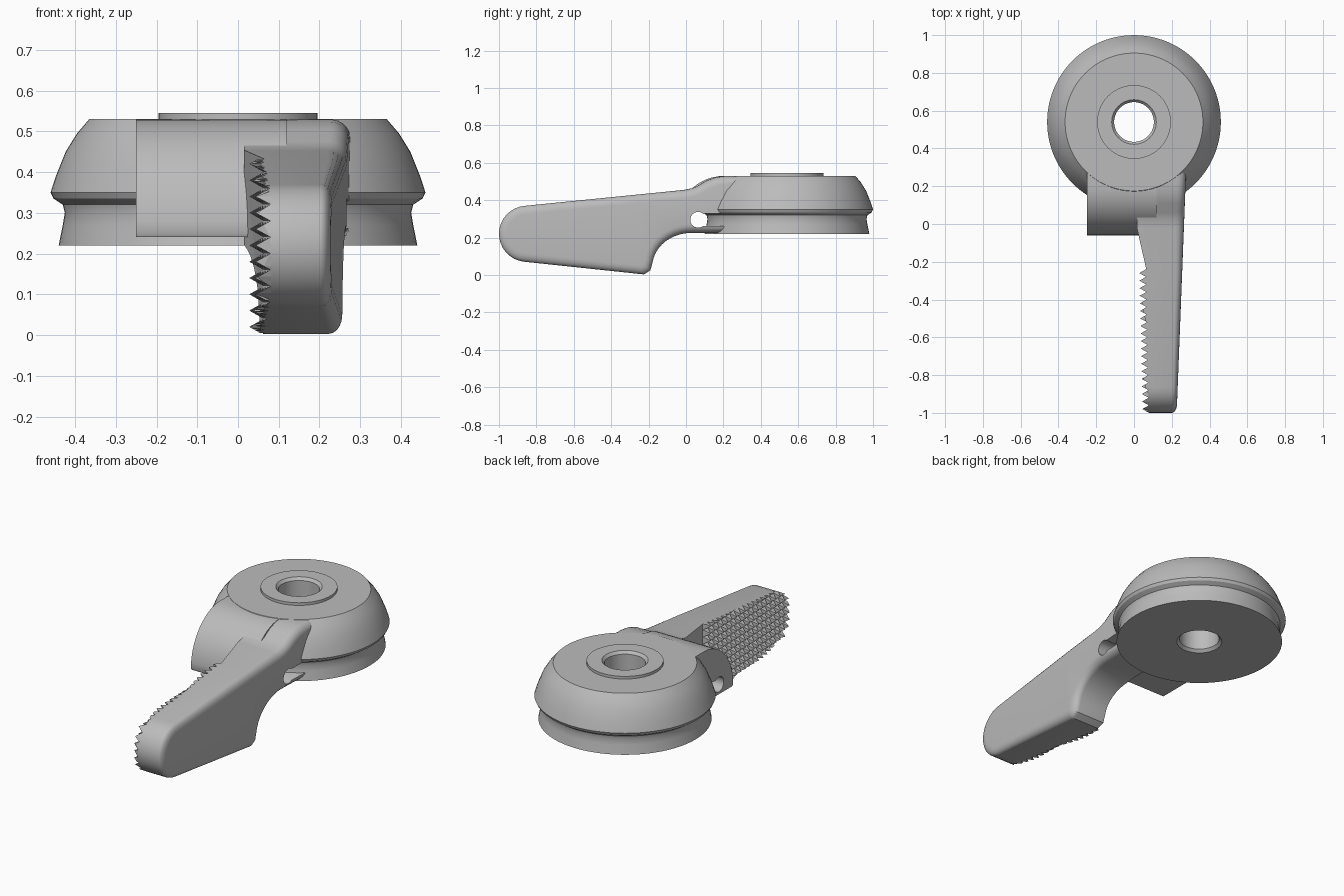
import bpy, bmesh, math
from mathutils import Vector

cube = bpy.data.objects.get("Cube")
if cube:
    bpy.data.objects.remove(cube, do_unlink=True)

grey = bpy.data.materials.new("plain_grey")
grey.use_nodes = True
grey.diffuse_color = (0.5, 0.5, 0.5, 1)
grey.node_tree.nodes["Principled BSDF"].inputs["Base Color"].default_value = (0.5, 0.5, 0.5, 1)


def finish(bm, name):
    bmesh.ops.recalc_face_normals(bm, faces=bm.faces)
    mesh = bpy.data.meshes.new(name)
    bm.to_mesh(mesh)
    bm.free()
    mesh.materials.append(grey)
    obj = bpy.data.objects.new(name, mesh)
    bpy.context.collection.objects.link(obj)
    return obj


def activate(obj):
    bpy.ops.object.select_all(action='DESELECT')
    obj.select_set(True)
    bpy.context.view_layer.objects.active = obj


def smooth(obj, angle=35):
    activate(obj)
    bpy.ops.object.shade_smooth_by_angle(angle=math.radians(angle))


def arc(cy, cz, ry, rz, start, end, steps):
    angles = [math.radians(start + (end - start) * i / steps) for i in range(steps + 1)]
    return [(cy + ry * math.cos(a), cz + rz * math.sin(a)) for a in angles]


def extrude(points, x0, x1):
    """Solid from a (y, z) outline, running along x."""
    bm = bmesh.new()
    face = bm.faces.new([bm.verts.new((x0, y, z)) for y, z in points])
    out = bmesh.ops.extrude_face_region(bm, geom=[face])
    moved = [g for g in out["geom"] if isinstance(g, bmesh.types.BMVert)]
    bmesh.ops.translate(bm, verts=moved, vec=(x1 - x0, 0, 0))
    bmesh.ops.recalc_face_normals(bm, faces=bm.faces)
    return bm


# Round hub with groove, raised boss and centre bore
HUB_Y = 0.54
hub_profile = [(0.12, 0.22), (0.44, 0.22), (0.437, 0.235), (0.43, 0.27), (0.425, 0.3),
               (0.43, 0.32), (0.453, 0.335), (0.46, 0.35), (0.447, 0.39), (0.423, 0.45),
               (0.395, 0.495), (0.365, 0.53), (0.195, 0.53), (0.195, 0.545),
               (0.118, 0.545), (0.105, 0.53), (0.105, 0.235)]
bm = bmesh.new()
ring = [bm.verts.new((r, HUB_Y, z)) for r, z in hub_profile]
edges = [bm.edges.new((a, b)) for a, b in zip(ring, ring[1:] + ring[:1])]
bmesh.ops.spin(bm, geom=ring + edges, cent=(0, HUB_Y, 0), axis=(0, 0, 1),
               angle=math.tau, steps=72, use_duplicate=False)
bmesh.ops.remove_doubles(bm, verts=bm.verts, dist=0.0005)
smooth(finish(bm, "hub"), 25)

# Lever outline: top, round tip, underside, arched throat
lever_outline = ([(0.33, 0.529), (0.21, 0.529), (0.16, 0.523), (0.11, 0.505), (0.06, 0.475),
                  (0.03, 0.463), (-0.01, 0.455)]
                 + arc(-0.85, 0.22, 0.15, 0.15, 95, 263, 16)
                 + [(-0.225, 0.003), (-0.19, 0.025)]
                 + arc(0.03, 0.045, 0.21, 0.18, 172, 90, 10)
                 + [(0.33, 0.225)])
WIDTH = 0.26
KNURL_Y = -0.24


def left_x(y):
    if y > -0.02:
        return 0.015
    if y > KNURL_Y:
        return 0.015 + (-0.02 - y) / 0.22 * 0.05
    return 0.065 + (KNURL_Y - y) * 0.022


def right_x(y):
    return 0.265 + y * 0.039


# Lever with rounded outer rim and tapering width
bm = extrude(lever_outline, 0, WIDTH)
rim = [e for e in bm.edges if all(v.co.x > WIDTH - 0.001 for v in e.verts)]
bmesh.ops.bevel(bm, geom=rim, offset=0.045, offset_type='OFFSET', segments=5,
                profile=0.5, affect='EDGES', clamp_overlap=False)
for y in (-0.02, KNURL_Y):
    bmesh.ops.bisect_plane(bm, geom=bm.verts[:] + bm.edges[:] + bm.faces[:],
                           plane_co=(0, y, 0), plane_no=(0, 1, 0))
for v in bm.verts:
    t = v.co.x / WIDTH
    v.co.x = left_x(v.co.y) * (1 - t) + right_x(v.co.y) * t
lever = finish(bm, "lever")

# Curved neck beside the lever, ending in a hook
neck_outline = ([(0.33, 0.24), (0.33, 0.529)]
                + arc(0.2, 0.25, 0.26, 0.279, 90, 180, 14) + [(-0.055, 0.24)])
neck = finish(extrude(neck_outline, -0.25, 0.12), "neck")

# Cable channel, opening into the hub groove
keyhole = arc(0.065, 0.295, 0.042, 0.042, 50, 310, 20) + [(0.4, 0.263), (0.4, 0.336)]
cutter = finish(extrude(keyhole, -0.5, 0.5), "channel_cutter")
cutter.hide_render = True
for obj in (lever, neck):
    mod = obj.modifiers.new("channel", 'BOOLEAN')
    mod.operation = 'DIFFERENCE'
    mod.solver = 'EXACT'
    mod.object = cutter
    activate(obj)
    bpy.ops.object.modifier_apply(modifier=mod.name)
    smooth(obj)
bpy.data.objects.remove(cutter, do_unlink=True)

# Knurled grip: pyramids trimmed to the lever outline
PITCH, HEIGHT = 0.04, 0.036
bm = bmesh.new()


def grip_point(y, z, lift):
    return bm.verts.new((left_x(min(y, KNURL_Y)) - 0.002 - lift, y, z))


for i in range(20):
    for j in range(12):
        y, z = KNURL_Y - i * PITCH, j * PITCH
        base = [grip_point(y - a * PITCH, z + b * PITCH, 0)
                for a, b in ((0, 0), (1, 0), (1, 1), (0, 1))]
        tip = grip_point(y - PITCH / 2, z + PITCH / 2, HEIGHT)
        for a, b in zip(base, base[1:] + base[:1]):
            bm.faces.new((a, b, tip))
bmesh.ops.remove_doubles(bm, verts=bm.verts, dist=0.0005)
for a, b in zip(lever_outline, lever_outline[1:]):
    if min(a[0], b[0]) < KNURL_Y:
        normal = Vector((0, b[1] - a[1], a[0] - b[0]))
        bmesh.ops.bisect_plane(bm, geom=bm.verts[:] + bm.edges[:] + bm.faces[:],
                               plane_co=(0, a[0], a[1]), plane_no=normal.normalized(),
                               clear_outer=True)
# Close the trimmed border back into the lever
border = [e for e in bm.edges if e.is_boundary]
out = bmesh.ops.extrude_edge_only(bm, edges=border)
for v in out["geom"]:
    if isinstance(v, bmesh.types.BMVert):
        v.co.x = left_x(min(v.co.y, KNURL_Y)) + 0.002
grip = finish(bm, "knurled_grip")
